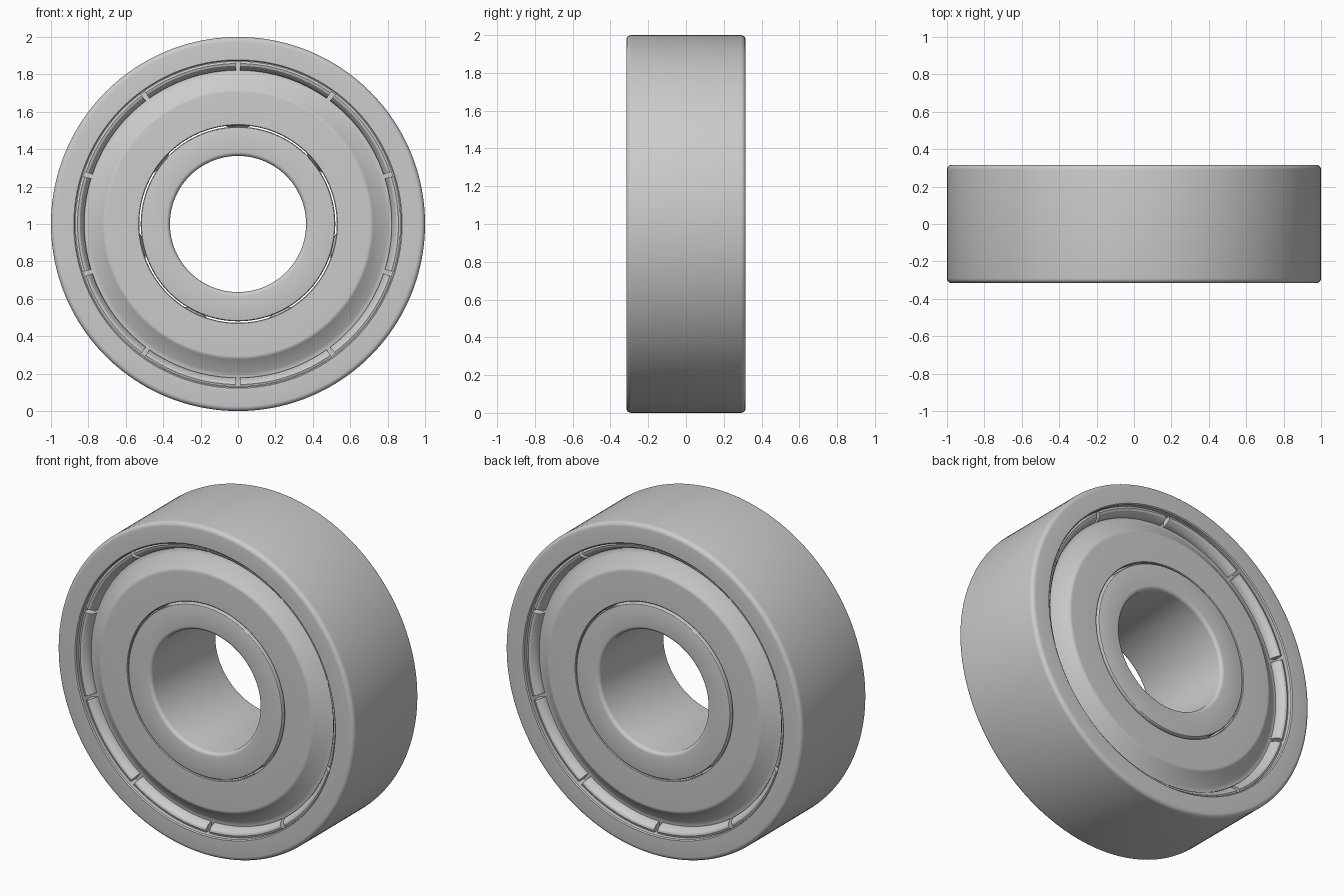
import bpy, bmesh
from math import sin, cos, pi, radians

if "Cube" in bpy.data.objects:
    bpy.data.objects.remove(bpy.data.objects["Cube"])

HALF = 0.316          # half width of the bearing
PITCH, BALL = 0.685, 0.175
STEPS = 160


def arc(cr, cy, rad, a0, a1, n=5):
    """Arc points in the (radius, y) plane."""
    return [(cr + rad * cos(radians(a0 + (a1 - a0) * i / n)),
             cy + rad * sin(radians(a0 + (a1 - a0) * i / n))) for i in range(n + 1)]


def mirrored(half):
    """Close a y >= 0 half profile by mirroring it across y = 0."""
    return half + [(r, -y) for r, y in reversed(half)]


def revolve(bm, profile, a0=0.0, sweep=2 * pi, steps=STEPS):
    """Sweep a closed (radius, y) profile round the bearing axis."""
    full = sweep > 2 * pi - 1e-6
    rings = []
    for i in range(steps if full else steps + 1):
        a = a0 + sweep * i / steps
        rings.append([bm.verts.new((r * cos(a), y, 1 + r * sin(a))) for r, y in profile])
    n = len(profile)
    for i in range(steps):
        p, q = rings[i], rings[(i + 1) % len(rings)]
        for j in range(n):
            k = (j + 1) % n
            bm.faces.new((p[j], p[k], q[k], q[j]))
    if not full:
        bm.faces.new(rings[0])
        bm.faces.new(rings[-1])


def finish(name, bm):
    bmesh.ops.recalc_face_normals(bm, faces=bm.faces)
    me = bpy.data.meshes.new(name)
    bm.to_mesh(me)
    bm.free()
    ob = bpy.data.objects.new(name, me)
    bpy.context.collection.objects.link(ob)
    bpy.ops.object.select_all(action='DESELECT')
    ob.select_set(True)
    bpy.context.view_layer.objects.active = ob
    bpy.ops.object.shade_smooth_by_angle(angle=radians(30))
    return ob


# Outer ring: raceway, shield seat, rounded outside corner
bm = bmesh.new()
revolve(bm, mirrored(
    arc(PITCH, 0, BALL + 0.004, 4, 50, 8)
    + [(0.80, 0.21), (0.872, 0.21), (0.872, HALF - 0.006), (0.878, HALF)]
    + arc(1 - 0.026, HALF - 0.026, 0.026, 90, 0)))
finish("outer_ring", bm)

# Inner ring: rounded bore and raceway
bm = bmesh.new()
revolve(bm, mirrored(
    arc(0.364 + 0.022, HALF - 0.022, 0.022, 180, 90)[::1]
    + arc(0.520 - 0.008, HALF - 0.008, 0.008, 90, 0, 3)
    + arc(PITCH, 0, BALL + 0.004, 157, 176, 5)))
finish("inner_ring", bm)

# Dished shields, each with a rolled rim split into ten segments
dish = ([(0.528, 0.27), (0.528, 0.304), (0.532, 0.308)]
        + arc(0.705, 0.278, 0.03, 90, 52, 4)
        + [(0.795, 0.244), (0.815, 0.238), (0.868, 0.238), (0.868, 0.215),
           (0.79, 0.215), (0.70, 0.27)])
rim = [(0.822, 0.236), (0.822, 0.25), (0.832, 0.272), (0.846, 0.288),
       (0.858, 0.292), (0.870, 0.288), (0.870, 0.236)]
slit = 0.024 / 0.84
for name, s in (("front_shield", -1), ("back_shield", 1)):
    bm = bmesh.new()
    revolve(bm, [(r, s * y) for r, y in dish])
    for i in range(10):
        revolve(bm, [(r, s * y) for r, y in rim],
                pi / 2 + i * pi / 5 + slit / 2, pi / 5 - slit, 16)
    finish(name, bm)

# Balls between the raceways
bm = bmesh.new()
for i in range(7):
    a = pi / 2 + i * 2 * pi / 7
    ball = bmesh.ops.create_uvsphere(bm, u_segments=32, v_segments=16, radius=BALL)
    bmesh.ops.translate(bm, verts=ball["verts"],
                        vec=(PITCH * cos(a), 0, 1 + PITCH * sin(a)))
finish("balls", bm)
